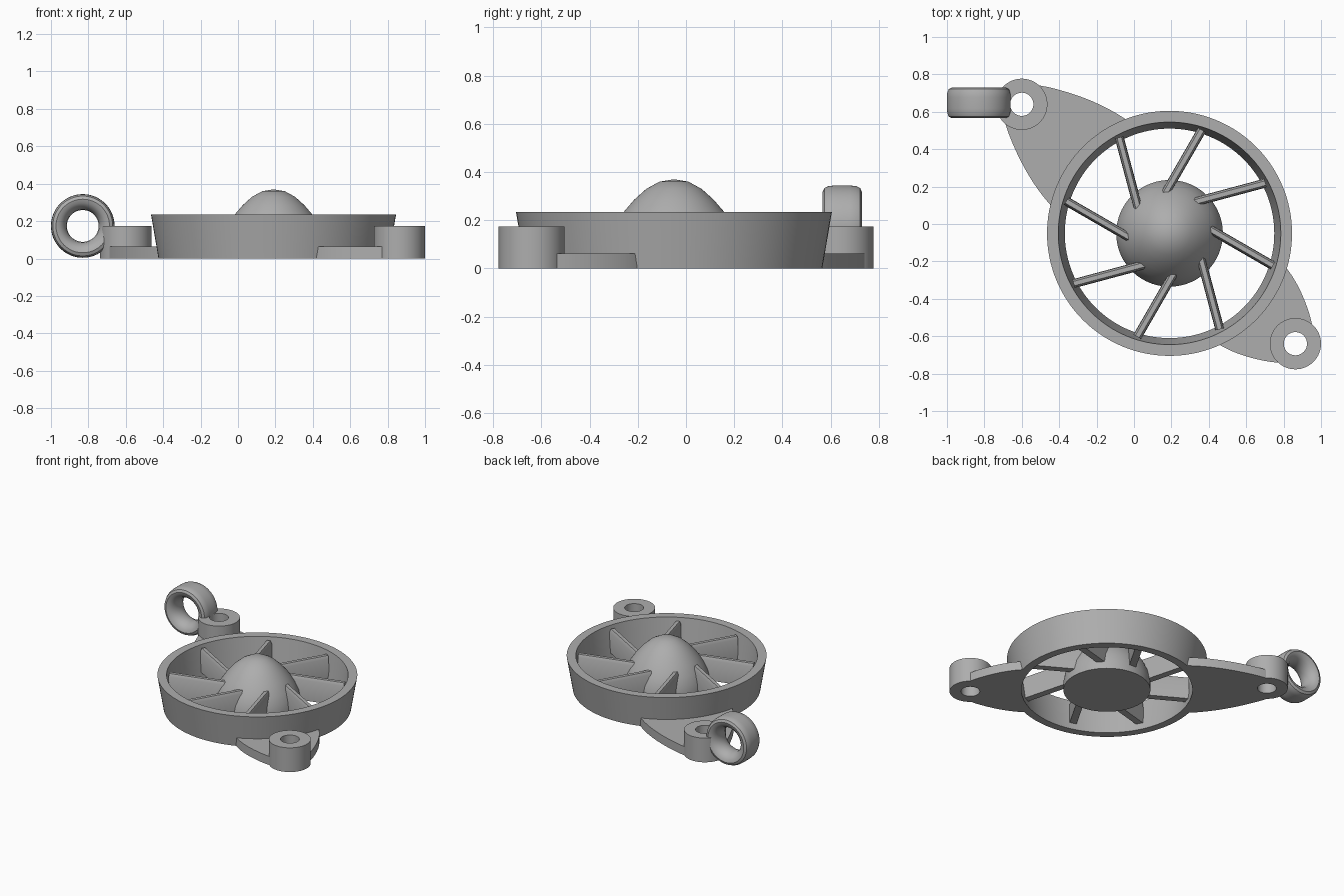
import bpy, bmesh, math
from mathutils import Matrix, Vector

cube = bpy.data.objects.get("Cube")
if cube:
    bpy.data.objects.remove(cube)

grey = bpy.data.materials.new("plain_grey")
grey.use_nodes = True
colour = (0.42, 0.42, 0.42, 1)
grey.diffuse_color = colour
grey.node_tree.nodes["Principled BSDF"].inputs["Base Color"].default_value = colour

CENTRE = Vector((0.19, -0.05, 0))


def finish(name, bm, matrix=Matrix()):
    """Turn a bmesh into a smooth-shaded object with sharp edges kept."""
    bmesh.ops.remove_doubles(bm, verts=bm.verts, dist=0.0001)
    bmesh.ops.recalc_face_normals(bm, faces=bm.faces)
    bm.transform(matrix)
    mesh = bpy.data.meshes.new(name)
    bm.to_mesh(mesh)
    bm.free()
    mesh.materials.append(grey)
    obj = bpy.data.objects.new(name, mesh)
    bpy.context.collection.objects.link(obj)
    bpy.ops.object.select_all(action='DESELECT')
    obj.select_set(True)
    bpy.context.view_layer.objects.active = obj
    bpy.ops.object.shade_smooth_by_angle(angle=math.radians(35))
    return obj


def lathe(name, profile, matrix, closed=True, steps=96):
    """Spin a (radius, height) profile about the local z axis."""
    bm = bmesh.new()
    verts = [bm.verts.new((r, 0, z)) for r, z in profile]
    pairs = list(zip(verts, verts[1:]))
    if closed:
        pairs.append((verts[-1], verts[0]))
    edges = [bm.edges.new(p) for p in pairs]
    bmesh.ops.spin(bm, geom=verts + edges, cent=(0, 0, 0), axis=(0, 0, 1),
                   angle=math.tau, steps=steps)
    return finish(name, bm, matrix)


def prism(name, outline, bottom, top, matrix):
    """Extrude a flat outline between two heights."""
    bm = bmesh.new()
    face = bm.faces.new([bm.verts.new((x, y, bottom)) for x, y in outline])
    new = bmesh.ops.extrude_face_region(bm, geom=[face])["geom"]
    bmesh.ops.translate(bm, vec=(0, 0, top - bottom),
                        verts=[v for v in new if isinstance(v, bmesh.types.BMVert)])
    return finish(name, bm, matrix)


def arc(cx, radius, start, end, count):
    angles = [math.radians(start + (end - start) * i / count) for i in range(count + 1)]
    return [(cx + radius * math.cos(a), radius * math.sin(a)) for a in angles]


at_centre = Matrix.Translation(CENTRE)

# Flared outer ring
lathe("outer_ring", [(0.56, 0), (0.615, 0), (0.655, 0.235), (0.595, 0.235)], at_centre, steps=128)

# Domed hub with a flat underside
lathe("domed_hub", [(0, 0), (0.285, 0), (0.285, 0.055), (0.272, 0.12), (0.245, 0.18),
                    (0.208, 0.235), (0.165, 0.285), (0.115, 0.33), (0.06, 0.36), (0, 0.37)],
      at_centre, closed=False)

# Offset blades with softened top edges
for i in range(8):
    turn = Matrix.Rotation(math.radians(15 + 45 * i), 4, 'Z')
    stand = Matrix(((0, 0, 1, 0), (1, 0, 0, 0.127), (0, 1, 0, 0), (0, 0, 0, 1)))
    section = [(-0.024, 0.05), (0.024, 0.05), (0.022, 0.195), (0.012, 0.215),
               (-0.012, 0.215), (-0.022, 0.195)]
    prism(f"blade_{i + 1}", section, 0.15, 0.565, at_centre @ turn @ stand)

# Mounting ears: a curved tab ending in a drilled boss
EAR_R = 0.137
for side, x, y, half in (("right", -0.6, 0.64, 0.31), ("left", 0.863, -0.64, 0.28)):
    offset = Vector((x, y, 0)) - CENTRE
    reach = offset.length
    turn = Matrix.Rotation(math.atan2(offset.y, offset.x), 4, 'Z')
    spread = math.degrees(math.asin(half / 0.59))
    inner = arc(0, 0.59, -spread, spread, 16)
    start = inner[-1][0]
    flank = []
    for k in range(1, 12):
        t = k / 12
        flank.append((start + (reach - start) * t, half + (EAR_R - half) * t ** 1.8))
    rim = arc(reach, EAR_R - 0.002, 90, 270, 24)
    outline = inner + flank + rim + [(u, -v) for u, v in reversed(flank)]
    prism(f"{side}_ear_tab", outline, 0, 0.063, at_centre @ turn)
    lathe(f"{side}_ear_boss", [(0.062, 0), (EAR_R, 0), (EAR_R, 0.175), (0.062, 0.175)],
          Matrix.Translation((x, y, 0)), steps=64)

# Upright hanging loop with rounded rims
half_loop = [(0.085, 0), (0.089, 0.03), (0.102, 0.057), (0.122, 0.076),
             (0.143, 0.082), (0.16, 0.074), (0.168, 0.056), (0.17, 0.03)]
loop = half_loop + [(r, -h) for r, h in reversed(half_loop[1:])]
lathe("hanging_loop", loop,
      Matrix.Translation((-0.83, 0.648, 0.174)) @ Matrix.Rotation(math.pi / 2, 4, 'X'))
